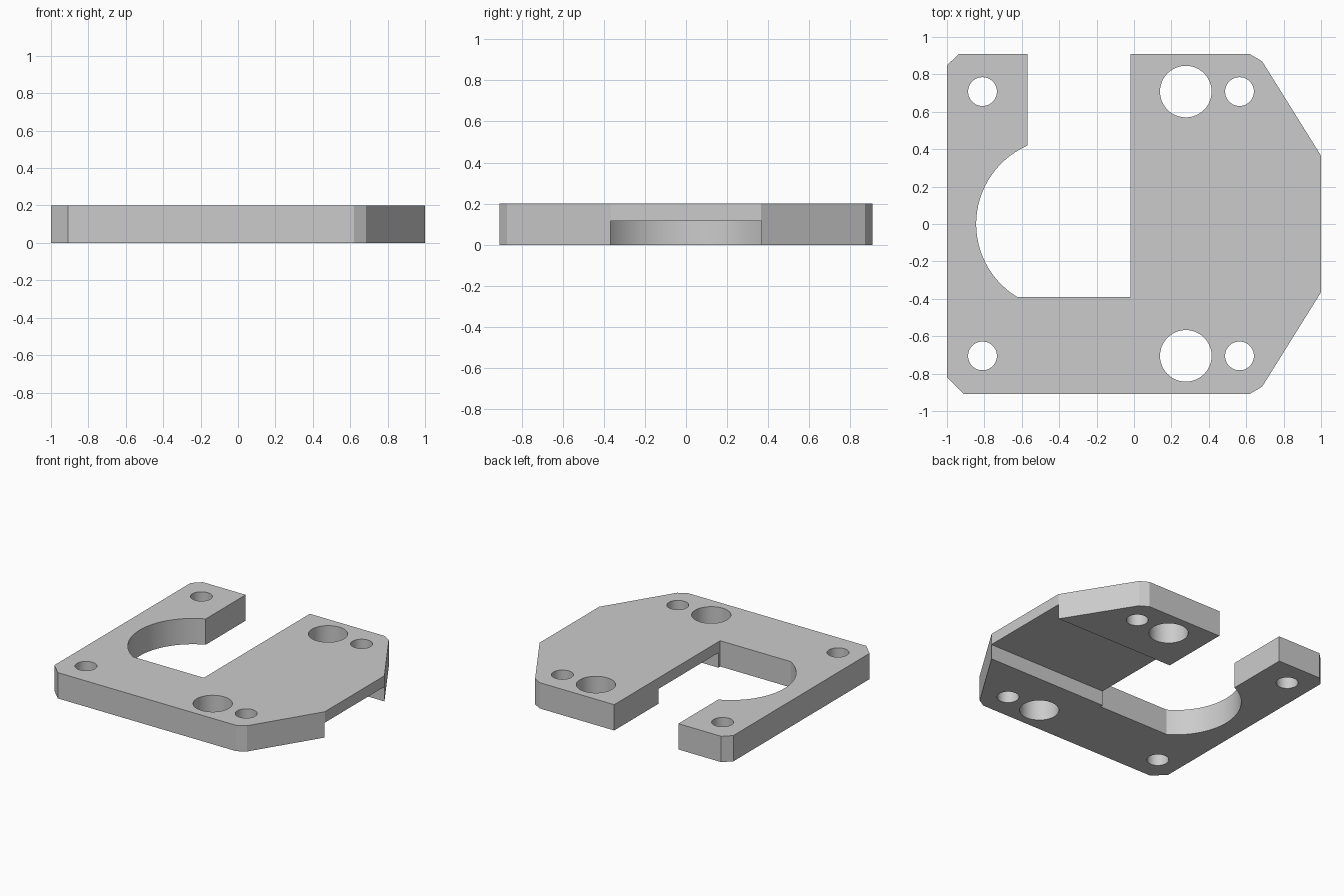
import bpy
import bmesh
from math import atan2, cos, sin, pi, radians

if "Cube" in bpy.data.objects:
    bpy.data.objects.remove(bpy.data.objects["Cube"], do_unlink=True)

HEIGHT = 0.2
HALF_DEPTH = 0.908

# Single grey finish
grey = bpy.data.materials.new("plain grey")
grey.use_nodes = True
COLOUR = (0.6, 0.6, 0.6, 1)
grey.diffuse_color = COLOUR
grey.node_tree.nodes["Principled BSDF"].inputs["Base Color"].default_value = COLOUR


def prism(name, outline, z0, z1):
    """Extrude a flat outline from z0 to z1."""
    bm = bmesh.new()
    base = bm.faces.new([bm.verts.new((x, y, z0)) for x, y in outline])
    top = bmesh.ops.extrude_face_region(bm, geom=[base])["geom"]
    bmesh.ops.translate(bm, vec=(0, 0, z1 - z0),
                        verts=[v for v in top if isinstance(v, bmesh.types.BMVert)])
    bmesh.ops.recalc_face_normals(bm, faces=bm.faces)
    mesh = bpy.data.meshes.new(name)
    bm.to_mesh(mesh)
    bm.free()
    mesh.materials.append(grey)
    obj = bpy.data.objects.new(name, mesh)
    bpy.context.collection.objects.link(obj)
    return obj


def arc(cx, cy, r, start, end, steps):
    return [(cx + r * cos(start + (end - start) * i / steps),
             cy + r * sin(start + (end - start) * i / steps)) for i in range(steps + 1)]


def cut(target, cutter):
    """Subtract the cutter and discard it."""
    mod = target.modifiers.new("cut", "BOOLEAN")
    mod.operation = "DIFFERENCE"
    mod.solver = "EXACT"
    mod.object = cutter
    bpy.context.view_layer.objects.active = target
    bpy.ops.object.modifier_apply(modifier=mod.name)
    bpy.data.objects.remove(cutter, do_unlink=True)


# Rounded bay open at the back of the plate
bay_x, bay_r = -0.387, 0.457
slot_left, slot_right, bay_front = -0.57, -0.02, -0.39
a_back = atan2(0.419, slot_left - bay_x)
a_front = 2 * pi + atan2(bay_front, -0.238)
bay = arc(bay_x, 0, bay_r, a_back, a_front, 28)

# Plate outline, with clipped corners and tapered right side
outline = [(slot_left, HALF_DEPTH)] + bay + [
    (slot_right, bay_front), (slot_right, HALF_DEPTH),
    (0.62, HALF_DEPTH), (0.685, 0.87), (1, 0.365),
    (1, -0.365), (0.685, -0.87), (0.62, -HALF_DEPTH),
    (-0.91, -HALF_DEPTH), (-1, -0.82), (-1, 0.848), (-0.938, HALF_DEPTH)]
plate = prism("mounting_plate", outline, 0, HEIGHT)

# Front and back rows of through holes
for y in (-0.705, 0.708):
    for x, r in ((-0.81, 0.077), (0.277, 0.138), (0.564, 0.077)):
        circle = arc(x, y, r, 0, 2 * pi, 48)[:-1]
        cut(plate, prism("hole_cutter", circle, -0.1, HEIGHT + 0.1))

# Channel under the right side
channel = [(slot_right - 0.1, -0.367), (1.1, -0.367), (1.1, 0.367), (slot_right - 0.1, 0.367)]
cut(plate, prism("channel_cutter", channel, -0.1, 0.115))

# Smooth curved walls, crisp edges
bpy.ops.object.select_all(action="DESELECT")
plate.select_set(True)
bpy.context.view_layer.objects.active = plate
bpy.ops.object.shade_smooth_by_angle(angle=radians(15))
